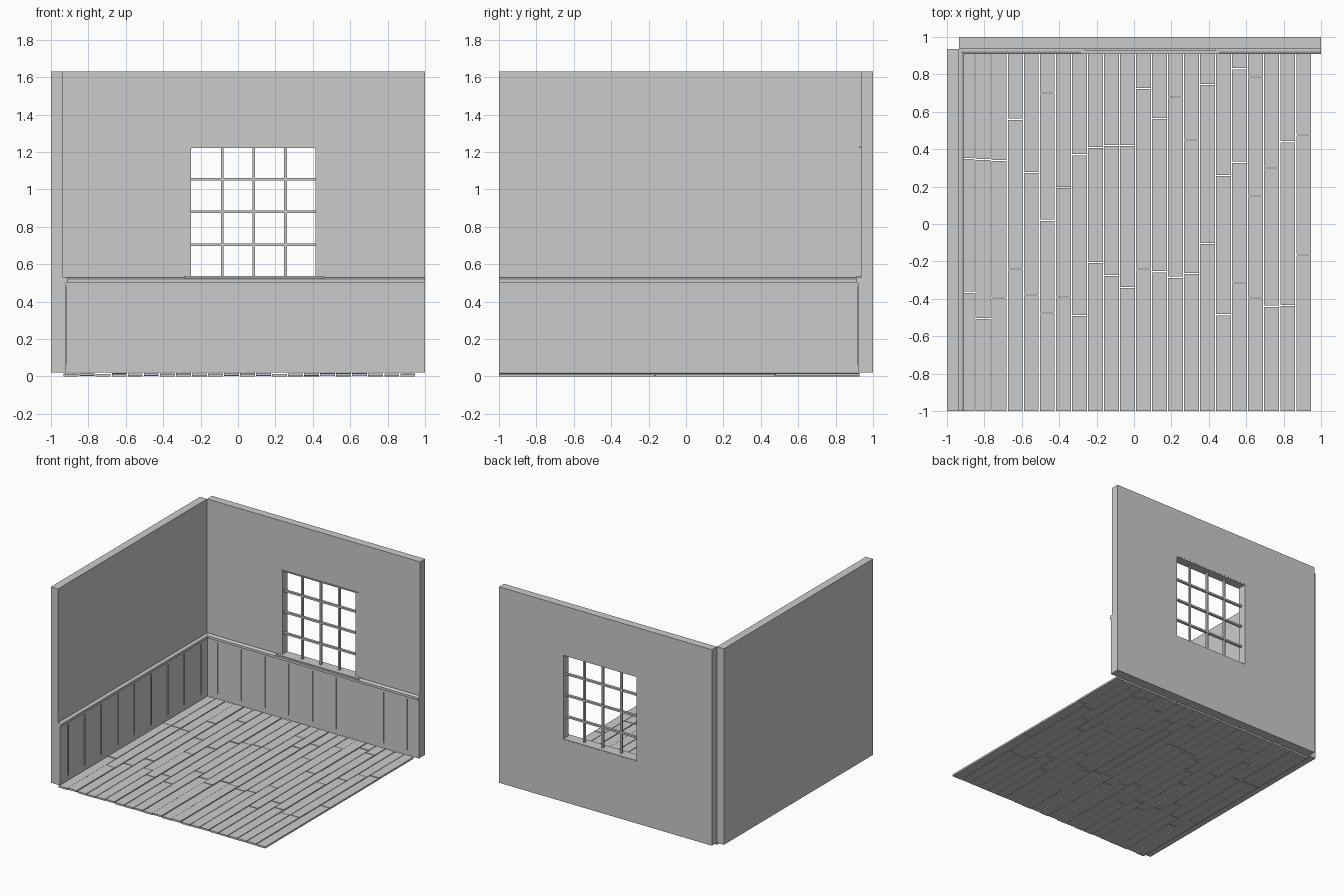
import bpy
import bmesh
import random

random.seed(4)

default = bpy.data.objects.get("Cube")
if default:
    bpy.data.objects.remove(default, do_unlink=True)

# Single plain grey for the whole room
grey = bpy.data.materials.new("plain grey")
grey.use_nodes = True
colour = (0.6, 0.6, 0.6, 1)
grey.diffuse_color = colour
grey.node_tree.nodes["Principled BSDF"].inputs["Base Color"].default_value = colour

INNER = 0.935      # distance of both inner wall faces from the centre
BASE, TOP = 0.02, 1.63
WIN_L, WIN_R, WIN_B, WIN_T = -0.25, 0.415, 0.53, 1.23


def finish(name, bm):
    """Turn a bmesh into a named grey object."""
    bmesh.ops.recalc_face_normals(bm, faces=bm.faces)
    mesh = bpy.data.meshes.new(name)
    bm.to_mesh(mesh)
    bm.free()
    mesh.materials.append(grey)
    obj = bpy.data.objects.new(name, mesh)
    bpy.context.collection.objects.link(obj)
    return obj


def add_box(bm, lo, hi):
    """Add an axis-aligned box between two corners."""
    verts = bmesh.ops.create_cube(bm, size=1)["verts"]
    for v in verts:
        v.co = [a + (b - a) * (c + 0.5) for a, b, c in zip(lo, hi, v.co)]
    return verts


def box(name, lo, hi):
    bm = bmesh.new()
    add_box(bm, lo, hi)
    return finish(name, bm)


# Each wall maps (distance along wall, depth into room, height) to a point
def on_back(u, d, z):
    return (u, INNER - d, z)


def on_left(u, d, z):
    return (d - INNER, u, z)


def sweep(name, place, profile, start, end):
    """Extrude a depth/height profile along a wall."""
    bm = bmesh.new()
    face = bm.faces.new([bm.verts.new(place(start, d, z)) for d, z in profile])
    new = bmesh.ops.extrude_face_region(bm, geom=[face])["geom"]
    for v in new:
        if isinstance(v, bmesh.types.BMVert):
            shift = [b - a for a, b in zip(place(start, 0, 0), place(end, 0, 0))]
            v.co = [c + s for c, s in zip(v.co, shift)]
    return finish(name, bm)


# Left wall
box("left_wall", (-1, -1, BASE), (-INNER, INNER, TOP))

# Back wall with window opening
bm = bmesh.new()


def ring(l, r, b, t):
    return [bm.verts.new((x, INNER, z)) for x, z in ((l, b), (r, b), (r, t), (l, t))]


outer = ring(-INNER, 1, BASE, TOP)
inner = ring(WIN_L, WIN_R, WIN_B, WIN_T)
faces = [bm.faces.new((outer[i], outer[(i + 1) % 4], inner[(i + 1) % 4], inner[i]))
         for i in range(4)]
for item in bmesh.ops.extrude_face_region(bm, geom=faces)["geom"]:
    if isinstance(item, bmesh.types.BMVert):
        item.co.y = 1
finish("back_wall", bm)

# Wainscot on both walls: panel, moulded rail and thin battens
rail = [(0, 0.502), (0.025, 0.502), (0.025, 0.522), (0.012, 0.53), (0, 0.53)]
panel = [(0, BASE), (0.015, BASE), (0.015, 0.505), (0, 0.505)]
for side, place, start, end, first in (("back", on_back, -INNER, 1, -0.83),
                                       ("left", on_left, -1, INNER, -0.895)):
    sweep(side + "_panel", place, panel, start, end)
    sweep(side + "_rail", place, rail, start, end)
    bm = bmesh.new()
    for i in range(9):
        u = first + i * 0.2155
        a, b = place(u - 0.004, 0.01, 0.065), place(u + 0.004, 0.021, 0.482)
        add_box(bm, [min(p) for p in zip(a, b)], [max(p) for p in zip(a, b)])
    finish(side + "_battens", bm)

# Window sill, head trim and glazing bars
box("window_sill", (-0.29, 0.91, 0.525), (0.46, 0.999, 0.536))
box("window_head", (-0.265, 0.928, 1.222), (0.435, 0.999, 1.231))
bm = bmesh.new()
for i in range(1, 4):
    x = WIN_L + 0.166 * i + 0.003 * (i - 1)
    z = WIN_B + 0.175 * i
    add_box(bm, (x - 0.007, 0.948, WIN_B), (x + 0.007, 0.964, WIN_T))
    add_box(bm, (WIN_L, 0.946, z - 0.007), (WIN_R, 0.966, z + 0.007))
finish("window_bars", bm)

# Floorboards: butt joint positions for each row, left to right
joints = [(-.365, .35), (-.505, .345), (-.395, .34), (-.24, .56), (-.38, .275),
          (-.475, .02, .7), (-.39, .195), (-.49, .37), (-.205, .41),
          (-.275, .42), (-.34, .42), (-.24, .725), (-.255, .565),
          (-.285, .68), (-.265, .45), (-.105, .745), (-.485, .26),
          (-.315, .33, .83), (-.395, .15, .785), (-.44, .3),
          (-.435, .44), (-.165, .475)]
PITCH, GAP = 0.0857, 0.003
bm = bmesh.new()
for row, cuts in enumerate(joints):
    x = -INNER + row * PITCH
    ends = [-1 - GAP, *cuts, 0.93]
    for near, far in zip(ends, ends[1:]):
        lift = random.choice((0, 0.002, 0.004))
        add_box(bm, (x + GAP, near + GAP, lift),
                (x + PITCH - GAP, far - GAP, lift + 0.014))
finish("floorboards", bm)
